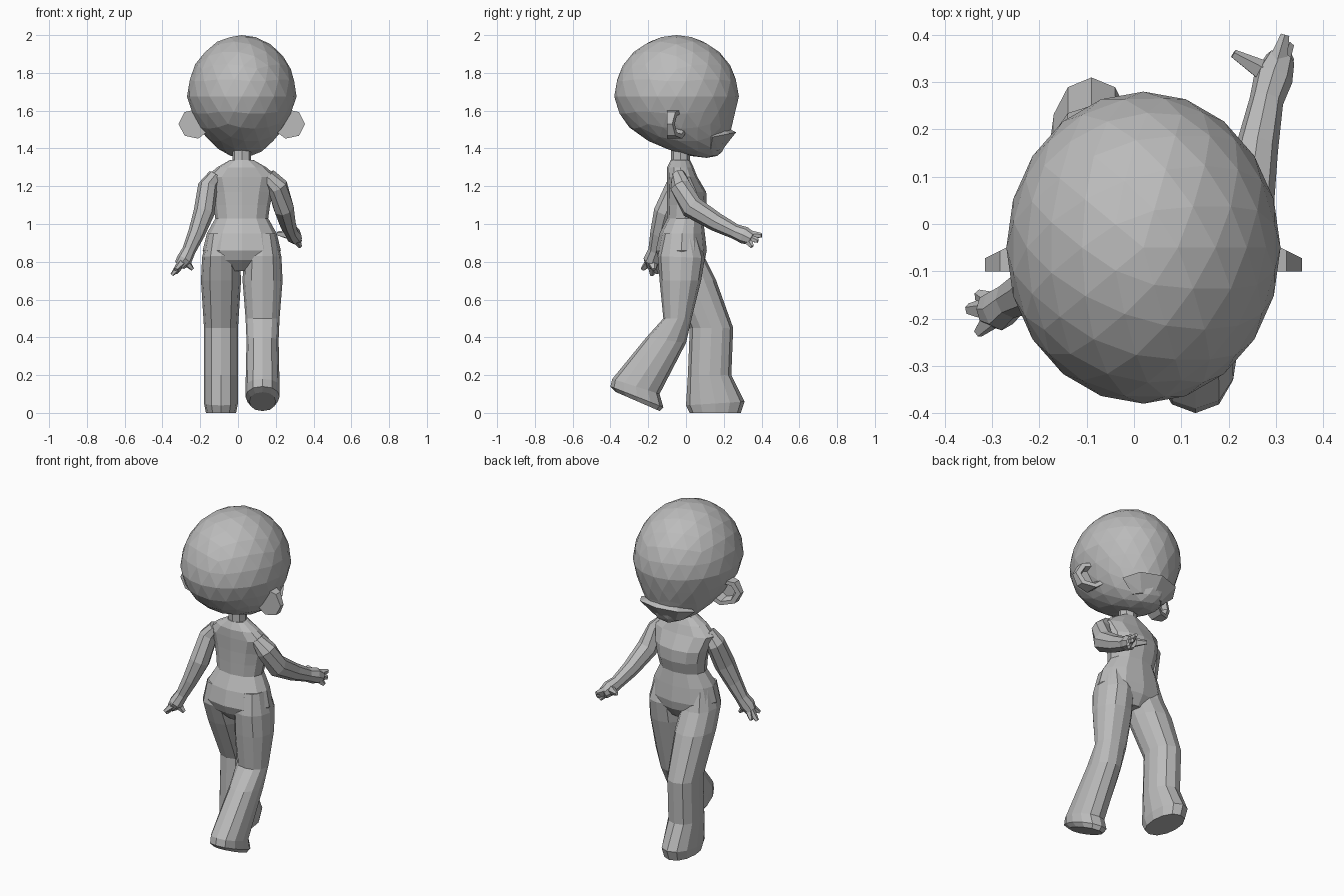
import bpy
import bmesh
from math import sin, cos, pi, copysign
from mathutils import Vector

default_cube = bpy.data.objects.get("Cube")
if default_cube:
    bpy.data.objects.remove(default_cube, do_unlink=True)

MIDDLE = 0.02  # centre line of the body in x

clay = bpy.data.materials.new("clay_grey")
clay.use_nodes = True
clay_colour = (0.5, 0.5, 0.5, 1)
clay.diffuse_color = clay_colour
clay.node_tree.nodes["Principled BSDF"].inputs["Base Color"].default_value = clay_colour


def finish(name, bm):
    """Turn a bmesh into a flat shaded object with the clay material."""
    bmesh.ops.recalc_face_normals(bm, faces=bm.faces)
    mesh = bpy.data.meshes.new(name)
    bm.to_mesh(mesh)
    bm.free()
    mesh.materials.append(clay)
    obj = bpy.data.objects.new(name, mesh)
    bpy.context.collection.objects.link(obj)


def skin(name, rings):
    """Bridge rings of equal point count and cap both ends."""
    bm = bmesh.new()
    loops = [[bm.verts.new(point) for point in ring] for ring in rings]
    for low, high in zip(loops, loops[1:]):
        for i in range(len(low)):
            following = (i + 1) % len(low)
            bm.faces.new((low[i], low[following], high[following], high[i]))
    bm.faces.new(loops[0])
    bm.faces.new(loops[-1])
    finish(name, bm)


def turn(sides):
    """Evenly spaced angles of one full turn."""
    return [2 * pi * i / sides for i in range(sides)]


def girth(centre_x, half_width, back, front, sides=12, power=0.85):
    """Rounded ring spanning a back and a front point, each given as (y, z)."""
    back, front = Vector(back), Vector(front)
    ring = []
    for angle in turn(sides):
        bulge = copysign(abs(cos(angle)) ** power, cos(angle))
        spot = back.lerp(front, (1 + sin(angle)) / 2)
        ring.append((centre_x + half_width * bulge, spot.x, spot.y))
    return ring


def tube(name, sections, wide_axis, sides, flatness):
    """Flattened tube through (point, half width) sections."""
    points = [Vector(point) for point, half_width in sections]
    last = len(points) - 1
    rings = []
    for i, (point, half_width) in enumerate(sections):
        along = (points[min(i + 1, last)] - points[max(i - 1, 0)]).normalized()
        wide = Vector(wide_axis)
        wide = (wide - along * wide.dot(along)).normalized()
        across = along.cross(wide) * flatness
        rings.append([points[i] + (wide * cos(angle) + across * sin(angle)) * half_width
                      for angle in turn(sides)])
    skin(name, rings)


# Head: a faceted ball whose lower half narrows and swings forward to the chin
bm = bmesh.new()
bmesh.ops.create_icosphere(bm, subdivisions=3, radius=1)
for vert in bm.verts:
    x, y, z = vert.co
    below = max(0, -z)
    vert.co = (MIDDLE + 0.29 * x * (1 - 0.2 * below),
               0.33 * y * (1 - 0.1 * below) + 0.16 * below ** 3 - 0.05,
               1.675 + 0.325 * z)
finish("head", bm)

# Wide muzzle: a jutting upper arc hulled with a smaller arc at the chin
bm = bmesh.new()
for step in (-2, -1, 0, 1, 2):
    angle = step * pi / 4
    bm.verts.new((MIDDLE + 0.18 * sin(angle), 0.14 + 0.125 * cos(angle), 1.46 + 0.025 * cos(angle)))
    bm.verts.new((MIDDLE + 0.12 * sin(angle), 0.12 + 0.1 * cos(angle), 1.47 + 0.04 * cos(angle)))
    bm.verts.new((MIDDLE + 0.1 * sin(angle), 0.13 + 0.06 * cos(angle), 1.39))
bmesh.ops.convex_hull(bm, input=bm.verts)
finish("muzzle", bm)


# Ears: flat behind, with a sloping hollow cup in front
def ear(name, side):
    def ring(scale, depth):
        points = []
        for angle in turn(7):
            out = 0.085 * scale * cos(angle)
            rise = 0.08 * scale * sin(angle)
            thickness = depth * (0.07 - out / 2)
            points.append((MIDDLE + side * (0.25 + out), thickness - 0.1, 1.53 + rise))
        return points
    skin(name, [ring(1, 0), ring(1, 1), ring(0.7, 1), ring(0.5, 0.35)])


ear("left_ear", 1)
ear("right_ear", -1)

# Neck
skin("neck", [girth(MIDDLE, 0.05, (-0.08, z), (0.02, z), sides=8) for z in (1.3, 1.45)])

# Torso: height, half width, back, front
torso = [
    (1.34, 0.06, -0.08, 0.02),
    (1.3, 0.13, -0.1, 0.04),
    (1.25, 0.19, -0.1, 0.06),
    (1.17, 0.165, -0.1, 0.107),
    (1.1, 0.15, -0.1, 0.11),
    (1.03, 0.14, -0.1, 0.09),
    (0.95, 0.185, -0.14, 0.1),
    (0.86, 0.207, -0.16, 0.11),
    (0.81, 0.18, -0.14, 0.1),
    (0.75, 0.08, -0.08, 0.06),
]
skin("torso", [girth(MIDDLE, half_width, (back, z), (front, z))
               for z, half_width, back, front in torso])

# Legs from hip to flared sole: half width, back (y, z), front (y, z)
left_leg = [
    (0.07, (-0.12, 0.95), (0.06, 0.95)),
    (0.1, (-0.15, 0.83), (0.1, 0.82)),
    (0.106, (-0.14, 0.7), (0.08, 0.7)),
    (0.09, (-0.12, 0.5), (0.03, 0.5)),
    (0.085, (-0.21, 0.4), (0, 0.37)),
    (0.09, (-0.39, 0.18), (-0.14, 0.1)),
    (0.09, (-0.4, 0.14), (-0.12, 0.03)),
    (0.07, (-0.37, 0.11), (-0.14, 0.01)),
]
right_leg = [
    (0.07, (-0.12, 0.95), (0.06, 0.95)),
    (0.1, (-0.14, 0.83), (0.1, 0.82)),
    (0.106, (-0.09, 0.7), (0.16, 0.7)),
    (0.09, (0.02, 0.45), (0.25, 0.45)),
    (0.09, (0.01, 0.2), (0.24, 0.2)),
    (0.09, (0, 0.04), (0.31, 0.06)),
    (0.08, (0.02, 0), (0.29, 0)),
]
for name, centre_x, rows in (("left_leg", 0.13, left_leg), ("right_leg", -0.09, right_leg)):
    skin(name, [girth(centre_x, *row) for row in rows])

# Arms from shoulder to palm: points along the middle, sharing one taper
arm_taper = (0.04, 0.058, 0.062, 0.05, 0.04, 0.046, 0.034)
left_arm = [(0.16, -0.04, 1.26), (0.21, -0.03, 1.2), (0.24, 0.03, 1.09), (0.26, 0.16, 1.01),
            (0.28, 0.26, 0.96), (0.295, 0.31, 0.94), (0.31, 0.35, 0.92)]
right_arm = [(-0.12, -0.04, 1.26), (-0.16, -0.05, 1.2), (-0.18, -0.11, 1.06), (-0.22, -0.14, 0.95),
             (-0.26, -0.16, 0.86), (-0.285, -0.18, 0.81), (-0.31, -0.18, 0.78)]

# Finger tips, thumb first
left_tips = [(0.21, 0.36, 0.95), (0.32, 0.4, 0.94), (0.33, 0.38, 0.91), (0.33, 0.35, 0.88)]
right_tips = [(-0.24, -0.17, 0.76), (-0.33, -0.15, 0.74),
              (-0.35, -0.18, 0.73), (-0.33, -0.23, 0.76)]


def arm(side, path, tips, wide_axis):
    tube(side + "_arm", list(zip(path, arm_taper)), wide_axis, sides=8, flatness=0.9)
    palm = Vector(path[-2])
    for label, tip in zip(("thumb", "first_finger", "middle_finger", "last_finger"), tips):
        tube(side + "_" + label, [(palm, 0.035), (tip, 0.012)], wide_axis, sides=5, flatness=0.8)


arm("left", left_arm, left_tips, (0, 0.3, 1))
arm("right", right_arm, right_tips, (0, 1, 0))
